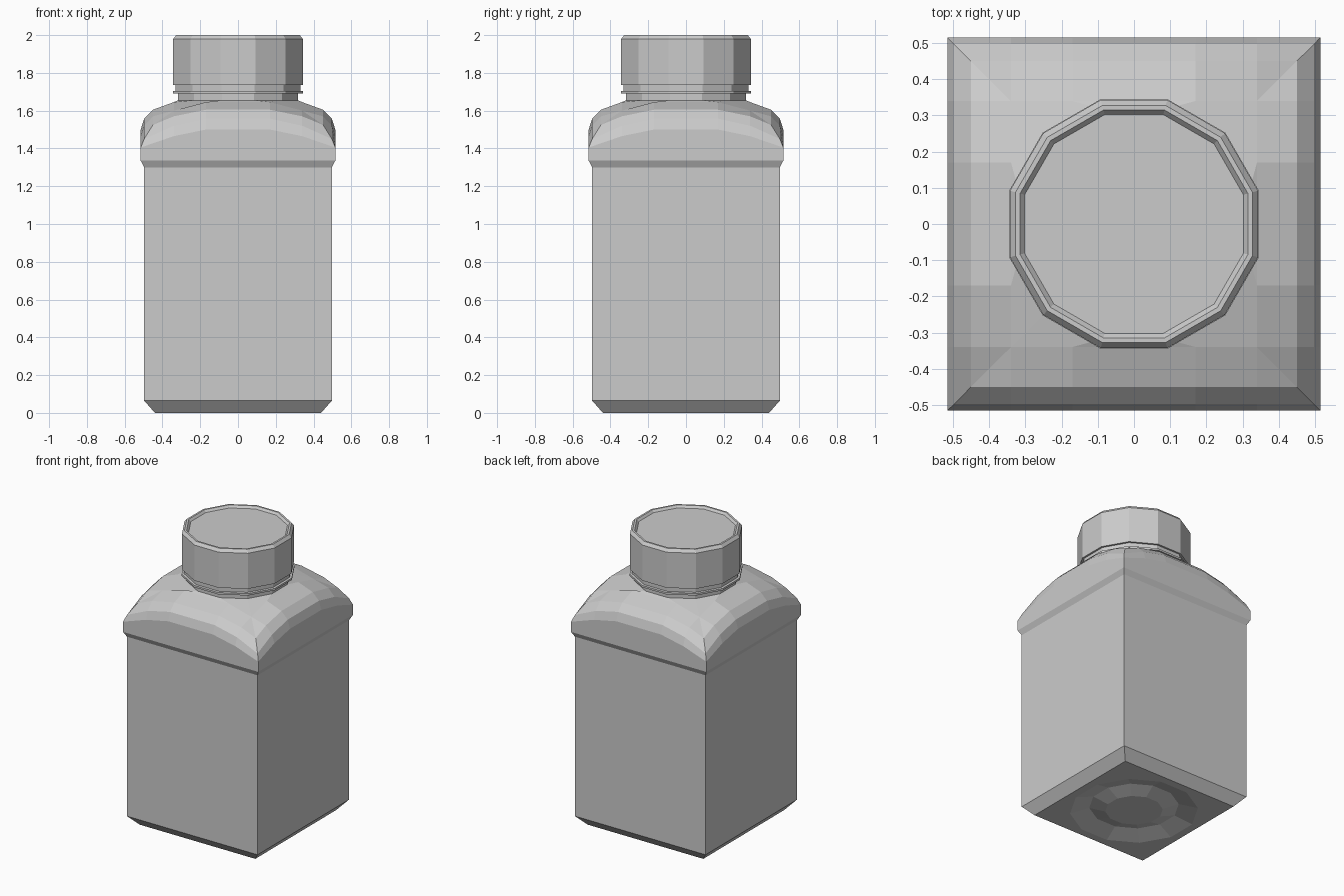
import bpy
import bmesh
from math import cos, sin, radians

cube = bpy.data.objects.get("Cube")
if cube:
    bpy.data.objects.remove(cube, do_unlink=True)

# Single plain grey material
GREY = (0.6, 0.6, 0.6, 1)
grey = bpy.data.materials.new("plain_grey")
grey.use_nodes = True
grey.diffuse_color = GREY
grey.node_tree.nodes["Principled BSDF"].inputs["Base Color"].default_value = GREY

IN, OUT = 0.17, 0.34   # grid lines that divide each side of the shoulder
NECK_R = 0.328


def square_loop(half, corner, outer, inner):
    """Square ring whose height arches along every side."""
    a, b = min(OUT, half), IN
    side = [(-half, corner), (-a, outer), (-b, inner), (b, inner), (a, outer)]
    points = []
    for k in range(4):
        c, s = (1, 0, -1, 0)[k], (0, 1, 0, -1)[k]
        points += [(half * c - t * s, half * s + t * c, z) for t, z in side]
    return points


def round_loop(r, z):
    """Twelve-sided ring, doubled at the corners to match a square ring."""
    angles = [90 * k + a for k in range(4) for a in (-45, -45, -15, 15, 45)]
    return [(r * cos(radians(a)), r * sin(radians(a)), z) for a in angles]


def skin(name, loops, cap_start=True, cap_end=True):
    """Bridge consecutive rings into a flat-shaded object."""
    bm = bmesh.new()
    rings = [[bm.verts.new(p) for p in loop] for loop in loops]
    for low, high in zip(rings, rings[1:]):
        for i in range(len(low)):
            j = (i + 1) % len(low)
            bm.faces.new((low[i], low[j], high[j], high[i]))
    if cap_start:
        bm.faces.new(rings[0][::-1])
    if cap_end:
        bm.faces.new(rings[-1])
    bmesh.ops.remove_doubles(bm, verts=bm.verts, dist=0.0005)
    bmesh.ops.recalc_face_normals(bm, faces=bm.faces)
    mesh = bpy.data.meshes.new(name)
    bm.to_mesh(mesh)
    bm.free()
    mesh.materials.append(grey)
    obj = bpy.data.objects.new(name, mesh)
    bpy.context.collection.objects.link(obj)
    return obj


def flat_square(half, z):
    return square_loop(half, z, z, z)


# Bottle: dimpled base, chamfer, straight walls, arched shoulder, neck
skin("bottle_body", [
    round_loop(0.18, 0.004), round_loop(0.28, 0.035), round_loop(0.4, 0),
    flat_square(0.44, 0), flat_square(0.497, 0.065),
    flat_square(0.497, 1.3), flat_square(0.515, 1.335),
    square_loop(0.515, 1.405, 1.465, 1.5),
    square_loop(0.497, 1.45, 1.52, 1.558),
    square_loop(0.45, 1.525, 1.57, 1.605),
    square_loop(OUT, 1.6, 1.6, 1.645),
    round_loop(NECK_R, 1.655), round_loop(NECK_R, 1.76),
])

# Safety ring around the neck
skin("neck_ring", [
    round_loop(0.32, 1.69), round_loop(0.357, 1.69),
    round_loop(0.357, 1.703), round_loop(0.342, 1.705), round_loop(0.342, 1.74),
])

# Screw cap with a raised rim and sunken top
skin("cap", [
    round_loop(0.335, 1.735), round_loop(0.355, 1.735),
    round_loop(0.355, 1.98), round_loop(0.339, 2),
    round_loop(0.326, 2), round_loop(0.313, 1.985),
])
